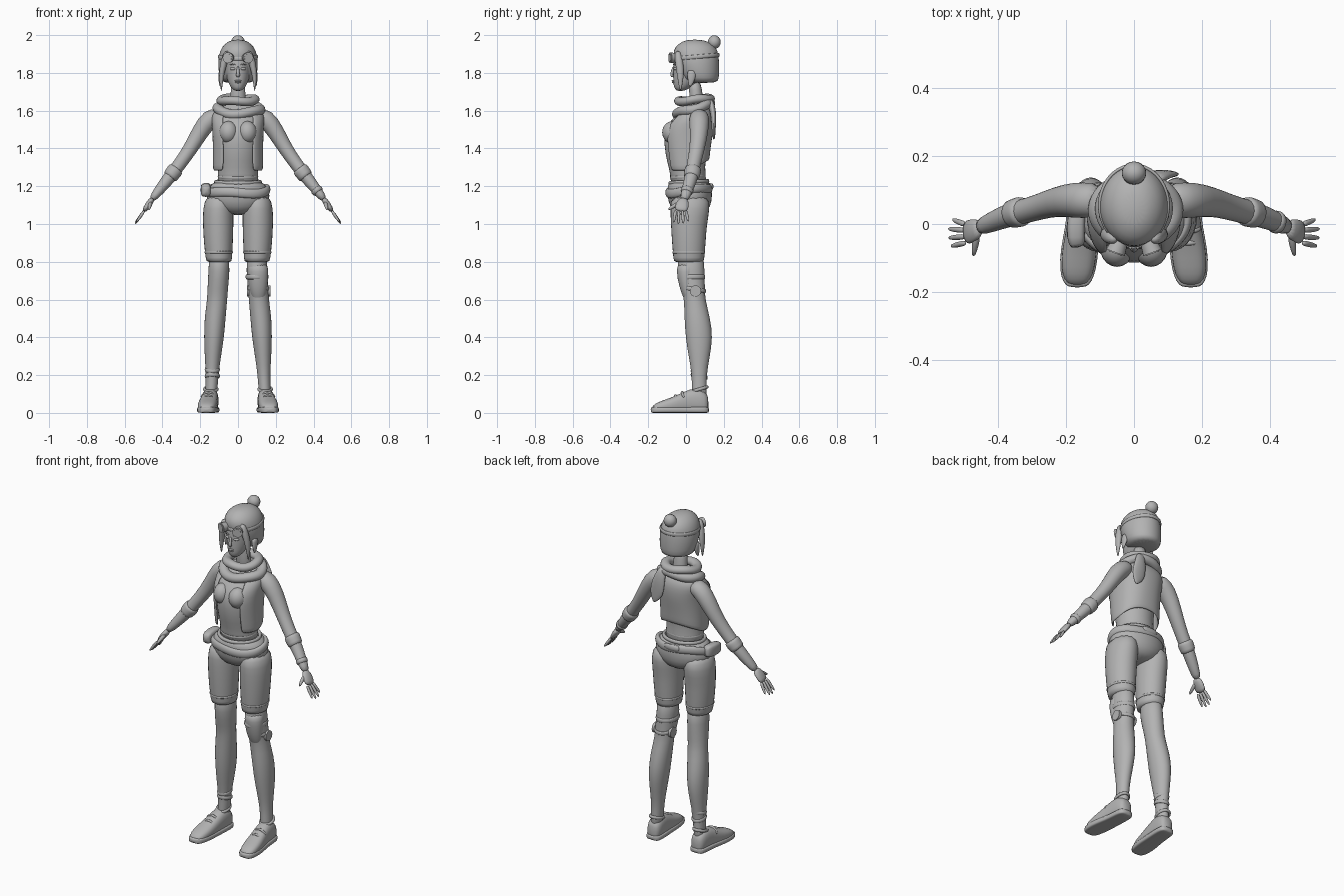
import bpy, bmesh, math
from mathutils import Vector, Matrix, Euler

grey = bpy.data.materials.new("plain_grey")
grey.diffuse_color = (0.45, 0.45, 0.45, 1)


def finish(name, bm, subdiv=0, solid=0):
    bmesh.ops.recalc_face_normals(bm, faces=bm.faces[:])
    me = bpy.data.meshes.new(name)
    bm.to_mesh(me)
    bm.free()
    me.materials.append(grey)
    me.shade_smooth()
    if not subdiv:
        me.set_sharp_from_angle(angle=math.radians(40))
    ob = bpy.data.objects.new(name, me)
    bpy.context.collection.objects.link(ob)
    if solid:
        ob.modifiers.new("thickness", 'SOLIDIFY').thickness = solid
    if subdiv:
        ob.modifiers.new("smooth", 'SUBSURF').levels = subdiv
        ob.modifiers["smooth"].render_levels = subdiv
    return ob


def power(c, p):
    return math.copysign(abs(c) ** (2 / p), c)


def tube(name, pts, s=1, up=(0, 1, 0), axis=None, p=2, n=14):
    """Loft through (x, y, z, half width, half depth) sections."""
    bm = bmesh.new()
    cs = [Vector((s * q[0], q[1], q[2])) for q in pts]
    rings = []
    for i, (c, q) in enumerate(zip(cs, pts)):
        t = Vector(axis) if axis else (cs[min(i + 1, len(cs) - 1)] - cs[max(i - 1, 0)]).normalized()
        u = t.cross(Vector(up)).normalized()
        v = u.cross(t)
        ring = []
        for k in range(n):
            a = 2 * math.pi * (k + .5) / n
            ring.append(bm.verts.new(c + 1.03 * (u * q[3] * power(math.cos(a), p) + v * q[4] * power(math.sin(a), p))))
        rings.append(ring)
    for a, b in zip(rings, rings[1:]):
        for k in range(n):
            bm.faces.new((a[k], a[(k + 1) % n], b[(k + 1) % n], b[k]))
    bm.faces.new(rings[0])
    bm.faces.new(rings[-1])
    return finish(name, bm, 1)


def body(name, pts, s=1, **kw):
    return tube(name, pts, s, axis=(0, 0, 1), **kw)


def band(name, c, rx, ry, w, h, tilt=0, s=1, wave=0):
    """Closed elliptical roll; tilt raises the back."""
    bm = bmesh.new()
    n, m = 32, 8
    rows = []
    for i in range(n):
        a = 2 * math.pi * i / n
        row = []
        for j in range(m):
            b = 2 * math.pi * j / m
            k = w * math.cos(b)
            row.append(bm.verts.new((s * c[0] + (rx + k) * math.cos(a), c[1] + (ry + k) * math.sin(a),
                                     c[2] + h * math.sin(b) + tilt * math.sin(a) + wave * math.sin(3 * a + 1))))
        rows.append(row)
    for i in range(n):
        for j in range(m):
            r, q = rows[i], rows[(i + 1) % n]
            bm.faces.new((r[j], q[j], q[(j + 1) % m], r[(j + 1) % m]))
    return finish(name, bm, 1)


def ball(name, c, r, rot=(0, 0, 0)):
    bm = bmesh.new()
    bmesh.ops.create_uvsphere(bm, u_segments=20, v_segments=12, radius=1,
                              matrix=Matrix.LocRotScale(Vector(c), Euler(rot), Vector(r)))
    return finish(name, bm)


def disc(name, c, r, depth, rot, r2=None):
    bm = bmesh.new()
    bmesh.ops.create_cone(bm, cap_ends=True, segments=20, radius1=r, radius2=r2 or r, depth=depth,
                          matrix=Matrix.LocRotScale(Vector(c), Euler(rot), None))
    return finish(name, bm)


# Head, neck and face
body("head", [(0, -.03, 1.703, .018, .018), (0, -.02, 1.722, .038, .045), (0, .01, 1.76, .057, .078),
              (0, .02, 1.80, .066, .088), (0, .025, 1.85, .07, .093), (0, .03, 1.9, .07, .09), (0, .035, 1.94, .055, .075)])
body("neck", [(0, .06, 1.58, .05, .04), (0, .055, 1.66, .038, .034), (0, .045, 1.77, .04, .036)])
tube("nose", [(0, -.066, 1.835, .006, .005), (0, -.073, 1.805, .008, .008), (0, -.078, 1.787, .011, .009),
              (0, -.068, 1.778, .008, .006)])
ball("upper_lip", (0, -.068, 1.758, ), (.018, .008, .005))
ball("lower_lip", (0, -.066, 1.75), (.015, .008, .005))

# Bobbed hair with a small bun
body("hair", [(0, .085, 1.745, .08, .08), (0, .075, 1.77, .095, .098), (0, .065, 1.82, .103, .11),
              (0, .055, 1.87, .104, .118), (0, .05, 1.92, .094, .118), (0, .05, 1.955, .07, .09),
              (0, .045, 1.977, .03, .04)], n=18)
ball("hair_bun", (0, .15, 1.963), (.036, .034, .036))
tube("bun_stem", [(0, .1, 1.915, .028, .024), (0, .125, 1.94, .022, .02), (0, .148, 1.96, .022, .02)])

# Goggle strap
band("goggle_strap", (0, .055, 1.885), .101, .118, .006, .012, .01)

for s, side in ((1, "left"), (-1, "right")):
    # Eyes, side locks and goggles
    ball(side + "_eye", (s * .028, -.057, 1.822), (.016, .009, .008), (0, 0, s * .3))
    tube(side + "_eyebrow", [(.012, -.068, 1.842, .003, .004), (.03, -.063, 1.848, .003, .004),
                             (.047, -.047, 1.842, .002, .003)], s)
    tube(side + "_side_lock", [(.055, -.045, 1.92, .018, .018), (.077, -.035, 1.85, .019, .022),
                               (.09, -.028, 1.78, .013, .018), (.088, -.03, 1.70, .002, .003)], s)
    tube(side + "_back_lock", [(.088, .03, 1.82, .015, .025), (.093, .03, 1.77, .012, .022),
                               (.095, .02, 1.725, .003, .006)], s)
    turn = (math.pi / 2, 0, s * .35)
    disc(side + "_goggle_cup", (s * .048, -.067, 1.88), .024, .036, turn, .029)
    disc(side + "_goggle_lens", (s * .0535, -.083, 1.88), .021, .008, turn)

    # Arm, cuffs and hand
    tube(side + "_arm", [(.09, .07, 1.58, .04, .045), (.15, .07, 1.56, .053, .055), (.2, .07, 1.49, .045, .048),
                         (.25, .06, 1.40, .038, .04), (.31, .04, 1.315, .034, .036), (.36, .03, 1.25, .035, .036),
                         (.42, .005, 1.175, .027, .029), (.46, -.012, 1.125, .018, .024)], s)
    tube(side + "_forearm_cuff", [(.322, .038, 1.30, .039, .041), (.335, .036, 1.283, .044, .045),
                                  (.352, .031, 1.26, .04, .042), (.366, .028, 1.243, .041, .042)], s)
    tube(side + "_palm", [(.45, -.01, 1.137, .016, .024), (.475, -.02, 1.103, .017, .036),
                          (.50, -.028, 1.065, .012, .036)], s)
    for i, (y0, y1, x, z) in enumerate([(-.055, -.066, .54, 1.007), (-.037, -.041, .547, .998),
                                        (-.019, -.014, .548, 1.0), (-.002, .014, .535, 1.012)]):
        tube(f"{side}_finger_{i + 1}", [(.494, y0, 1.075, .009, .009), ((x + .495) / 2, (y0 + y1) / 2, (z + 1.07) / 2, .009, .009),
                                        (x, y1, z, .005, .006)], s, n=8)
    tube(side + "_thumb", [(.462, -.025, 1.115, .013, .014), (.466, -.06, 1.098, .011, .012),
                           (.473, -.097, 1.075, .006, .007)], s, up=(0, 0, 1), n=8)

    # Shorts leg with hem
    body(side + "_shorts_leg", [(.1, .02, 1.16, .07, .1), (.105, .022, 1.08, .081, .105), (.105, .015, 1.0, .081, .095),
                                (.104, .015, .9, .077, .089), (.101, .015, .81, .069, .081), (.1, .015, .795, .067, .079)], s)
    band(side + "_shorts_hem", (.102, .015, .85), .071, .083, .005, .007, s=s)

    # Leg
    body(side + "_leg", [(.1, .025, .85, .055, .07), (.1, .027, .75, .056, .071), (.108, .04, .65, .054, .06),
                         (.11, .046, .6, .053, .056), (.122, .06, .5, .056, .068), (.127, .07, .4, .053, .072),
                         (.133, .07, .3, .043, .056), (.137, .07, .2, .033, .038), (.14, .07, .13, .032, .04),
                         (.145, .07, .06, .03, .04)], s)

    # Shoe: upper, sole, collar and straps, lofted heel to toe
    shoe = [(.145, .12, .026, .085), (.145, .1, .042, .115), (.147, .05, .044, .135), (.152, -.01, .045, .112),
            (.16, -.07, .051, .083), (.165, -.13, .049, .064), (.167, -.165, .038, .048), (.167, -.182, .022, .03)]
    tube(side + "_shoe", [(x, y, h / 2, w, h / 2) for x, y, w, h in shoe], s, up=(0, 0, 1), axis=(0, 1, 0), p=2.6)
    tube(side + "_sole", [(x, y * 1.03, .016, w + .004, .0155) for x, y, w, h in shoe], s, up=(0, 0, 1), axis=(0, 1, 0), p=5)
    band(side + "_shoe_collar", (.144, .07, .125), .034, .042, .008, .01, .012, s=s)
    for i, (y, z) in enumerate([(-.02, .108), (-.055, .09)]):
        tube(f"{side}_shoe_strap_{i + 1}", [(.12, y + .01, z - .028, .009, .007), (.135, y, z - .004, .009, .007),
                                            (.157, y, z + .004, .009, .007), (.178, y, z - .004, .009, .007),
                                            (.197, y + .01, z - .03, .009, .007)], s, up=(0, .4, 1), n=8)
    # Bust under the shirt
    ball(side + "_bust", (s * .05, -.07, 1.485), (.05, .056, .06))

# Torso and hips
body("shirt", [(0, .015, 1.19, .12, .1), (0, .01, 1.27, .1, .09), (0, 0, 1.33, .106, .1), (0, 0, 1.42, .116, .115),
               (0, .005, 1.50, .122, .118), (0, .03, 1.56, .125, .1), (0, .05, 1.605, .115, .07), (0, .055, 1.65, .05, .04)], n=18)
body("shorts_seat", [(0, .025, 1.045, .06, .065), (0, .022, 1.09, .15, .108), (0, .02, 1.15, .172, .118),
                     (0, .018, 1.2, .15, .115), (0, .015, 1.235, .118, .1)], n=18)
band("shirt_hem", (0, .01, 1.25), .1, .087, .009, .012, .005)
band("waistband", (0, .015, 1.222), .118, .1, .01, .012, .005)
band("hip_belt", (0, .016, 1.178), .158, .112, .016, .027, .015, wave=.006)
tube("belt_pouch", [(-.165, -.07, 1.175, .02, .025), (-.172, -.045, 1.178, .027, .036), (-.17, .03, 1.183, .027, .036),
                    (-.16, .055, 1.183, .02, .028)], up=(0, 0, 1), p=3.5)
tube("back_pocket", [(-.05, .128, 1.2, .014, .01), (-.03, .136, 1.198, .018, .01), (.03, .136, 1.198, .018, .01),
                     (.05, .128, 1.2, .014, .01)])

# Open vest: a shell with a front gap and a shorter back
bm = bmesh.new()
rows = []
for z, cy, rx, ry, gap in [(1.28, .012, .134, .112, 34), (1.34, .01, .133, .118, 34), (1.42, .008, .134, .128, 34),
                           (1.5, .01, .136, .136, 34), (1.56, .032, .143, .115, 33), (1.595, .052, .132, .085, 30),
                           (1.625, .055, .085, .06, 30)]:
    row = []
    for k in range(25):
        a = math.radians(gap + (360 - 2 * gap) * k / 24)
        back = max(0, -math.cos(a)) * .055 * max(0, (1.5 - z) / .22)
        row.append(bm.verts.new((rx * power(math.sin(a), 2.3), cy - ry * power(math.cos(a), 2.3), z + back)))
    rows.append(row)
for a, b in zip(rows, rows[1:]):
    for k in range(24):
        bm.faces.new((a[k], a[k + 1], b[k + 1], b[k]))
finish("vest", bm, 1, .012)

# Scarf rolls and hanging tail
band("scarf_upper", (0, .045, 1.657), .088, .082, .03, .026, .008, wave=.004)
band("scarf_lower", (.005, .04, 1.61), .112, .086, .032, .03, .026, wave=-.006)
tube("scarf_tail", [(.06, .125, 1.66, .022, .018), (.075, .145, 1.6, .035, .016), (.088, .147, 1.53, .045, .012),
                    (.098, .146, 1.485, .036, .01), (.11, .148, 1.445, .005, .005)])

# Left wrist band
tube("wrist_band", [(.408, .01, 1.19, .032, .034), (.42, .005, 1.175, .032, .034), (.43, .001, 1.162, .029, .032)])

# Left knee guard with straps and side hinges
body("knee_guard", [(.105, .005, .795, .052, .05), (.107, 0, .75, .054, .05), (.107, 0, .70, .052, .042),
                    (.108, .008, .64, .044, .036), (.11, .018, .59, .03, .022), (.11, .024, .572, .012, .01)])
band("thigh_strap", (.101, .028, .72), .056, .069, .006, .014)
band("knee_strap", (.108, .042, .655), .054, .06, .006, .012, -.01)
for x in (.055, .163):
    disc("knee_hinge", (x, .05, .645), .03, .016, (0, math.pi / 2, 0))

# Right ankle wraps
for z, t in ((.23, .008), (.195, -.008)):
    band("ankle_wrap", (.136, .07, z), .035, .04, .006, .012, t, s=-1)
